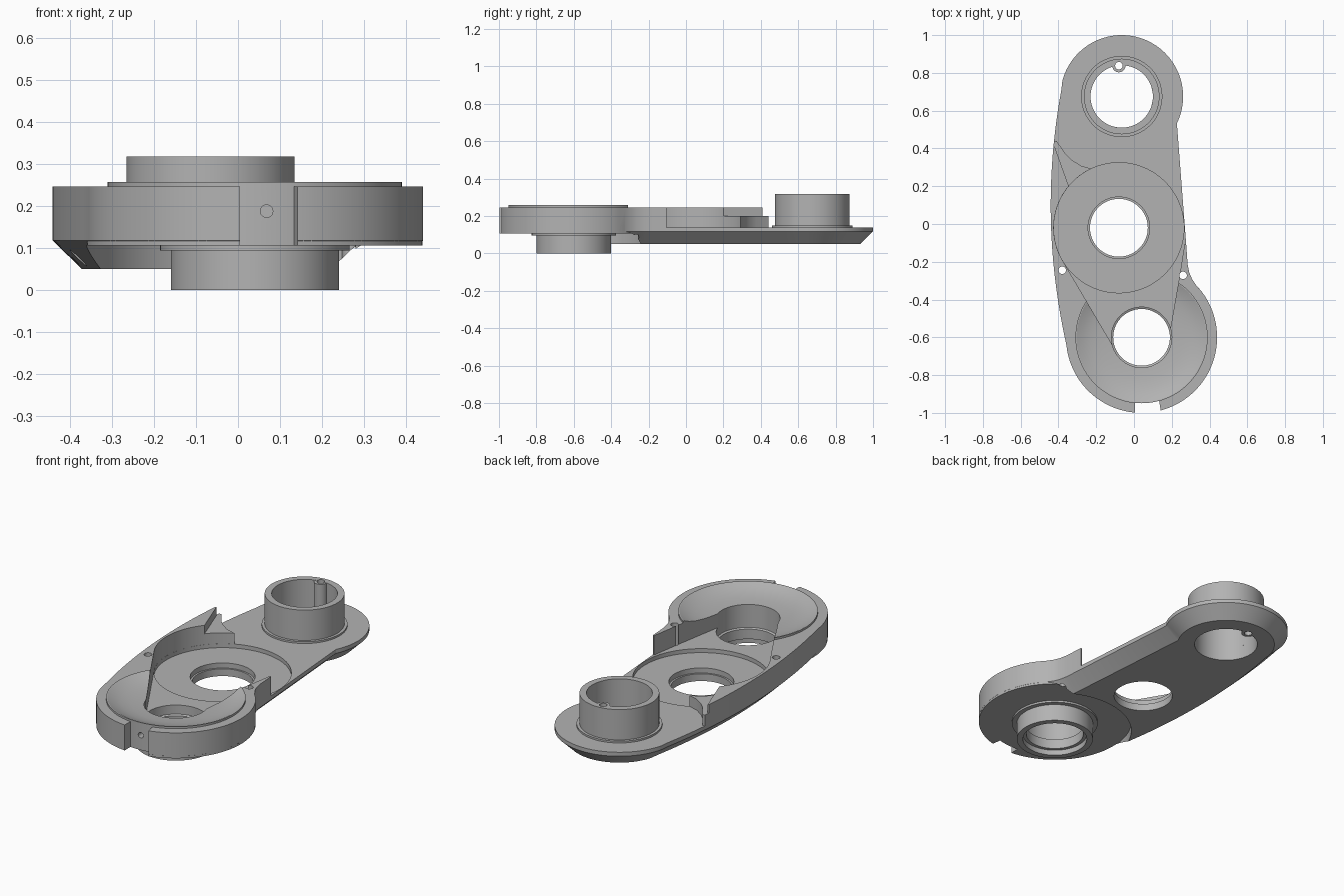
import bpy, bmesh, math
from mathutils import Vector

if "Cube" in bpy.data.objects:
    bpy.data.objects.remove(bpy.data.objects["Cube"])

grey = bpy.data.materials.new("plain grey")
grey.diffuse_color = (0.45, 0.45, 0.45, 1)
grey.use_nodes = True
grey.node_tree.nodes["Principled BSDF"].inputs["Base Color"].default_value = grey.diffuse_color

REAR, MID, FRONT = (-0.065, 0.675), (-0.08, -0.02), (0.04, -0.6)


def arc(c, r, a0, a1, n):
    """Points on a circle from angle a0 to a1 in degrees."""
    return [(c[0] + r * math.cos(math.radians(a0 + (a1 - a0) * i / n)),
             c[1] + r * math.sin(math.radians(a0 + (a1 - a0) * i / n))) for i in range(n + 1)]


def finish(name, bm):
    bmesh.ops.recalc_face_normals(bm, faces=bm.faces)
    me = bpy.data.meshes.new(name)
    bm.to_mesh(me)
    bm.free()
    me.materials.append(grey)
    ob = bpy.data.objects.new(name, me)
    bpy.context.collection.objects.link(ob)
    return ob


def stack(name, layers):
    """Solid through a list of (outline, z) layers with equal point counts."""
    bm = bmesh.new()
    rings = [[bm.verts.new((x, y, z)) for x, y in pts] for pts, z in layers]
    n = len(rings[0])
    for a, b in zip(rings, rings[1:]):
        for i in range(n):
            bm.faces.new((a[i], a[(i + 1) % n], b[(i + 1) % n], b[i]))
    bm.faces.new(rings[0][::-1])
    bm.faces.new(rings[-1])
    return finish(name, bm)


def prism(name, pts, z0, z1):
    return stack(name, [(pts, z0), (pts, z1)])


def disc(name, c, r, z0, z1, n=96):
    return prism(name, arc(c, r, 0, 360, n)[:-1], z0, z1)


def lathe(name, c, profile, n=96):
    """Ring-shaped solid from a closed (radius, z) profile."""
    bm = bmesh.new()
    cols = []
    for i in range(n):
        a = 2 * math.pi * i / n
        cols.append([bm.verts.new((c[0] + r * math.cos(a), c[1] + r * math.sin(a), z))
                     for r, z in profile])
    m = len(profile)
    for i in range(n):
        p, q = cols[i], cols[(i + 1) % n]
        for j in range(m):
            bm.faces.new((p[j], q[j], q[(j + 1) % m], p[(j + 1) % m]))
    return finish(name, bm)


def boolean(ob, tool, op="DIFFERENCE"):
    mod = ob.modifiers.new("bool", "BOOLEAN")
    mod.operation, mod.solver, mod.object = op, "EXACT", tool
    deps = bpy.context.evaluated_depsgraph_get()
    me = bpy.data.meshes.new_from_object(ob.evaluated_get(deps))
    ob.modifiers.clear()
    ob.data = me
    bpy.data.objects.remove(tool)


def inset(pts, d):
    """Move a counter-clockwise outline inward by d."""
    out, n = [], len(pts)
    for i in range(n):
        a, b, c = (Vector(pts[(i + k) % n]) for k in (-1, 0, 1))
        u, v = (b - a).normalized(), (c - b).normalized()
        n1, n2 = Vector((-u.y, u.x)), Vector((-v.y, v.x))
        m = (n1 + n2).normalized()
        p = b + m * d / max(0.5, m.dot(n1))
        out.append((p.x, p.y))
    return out


# Outline of the whole arm: rear round, bowed left side, front round, right fillet
outline = arc(REAR, 0.325, -26, 165, 56)
ys = [0.76 - 1.4 * i / 28 for i in range(1, 28)]
outline += [(-0.441 + 0.152 * (y - 0.1) ** 2, y) for y in ys]
outline += arc(FRONT, 0.4, 186, 397, 64)
outline += [(0.33, -0.325), (0.308, -0.293), (0.293, -0.258), (0.284, -0.215), (0.278, -0.13)]

# Arm body with chamfered underside
body = stack("arm_body", [(inset(outline, 0.07), 0.05), (outline, 0.118), (outline, 0.247)])
boolean(body, disc("front_relief", FRONT, 0.402, -0.1, 0.106))
boolean(body, disc("front_round", FRONT, 0.3995, 0.106, 0.15, 128), "UNION")
boolean(body, disc("dish_rim", FRONT, 0.35, 0.2, 0.258), "UNION")

# Pocket open to the rear, with a channel into the front bore
pocket = [(0.19, -0.57), (0.242, -0.27), (0.268, -0.105), (0.6, -0.105), (0.6, 1.2),
          (-0.7, 1.2), (-0.7, 0.445), (-0.41, 0.44), (-0.365, 0.375), (-0.33, 0.34),
          (-0.28, 0.308)]
pocket += arc(MID, 0.345, 115, 212, 36) + [(-0.115, -0.64)]
boolean(body, prism("pocket", pocket, 0.14, 0.5))
boolean(body, prism("wall_step", [(-0.7, 0.41), (-0.42, 0.41), (-0.345, 0.2), (-0.1, 0.2),
                                  (-0.1, 0.6), (-0.7, 0.6)], 0.2, 0.5))
boolean(body, disc("round_recess", MID, 0.3445, 0.118, 0.5))

# Front dish and bore
dish = [(0.16, 0.0), (0.16, 0.217), (0.22, 0.221), (0.27, 0.23), (0.31, 0.242),
        (0.345, 0.2585), (0.345, 0.4)]
boolean(body, stack("dish", [(arc(FRONT, r, 0, 360, 96)[:-1], z) for r, z in dish]))

# Other bores and pin holes
for c, r, z in ((MID, 0.163, 0.09), (MID, 0.153, -0.1), (REAR, 0.165, -0.1),
                ((-0.08, 0.838), 0.02, -0.1), ((-0.38, -0.245), 0.02, -0.1),
                ((0.26, -0.272), 0.02, -0.1)):
    boolean(body, disc("bore", c, r, z, 0.5, 64 if r > 0.1 else 20))

# Front notch with a small cross hole
notch = arc(FRONT, 0.349, 264.2, 285.5, 12) + [(0.16, -1.1), (0.005, -1.1)]
boolean(body, prism("notch", notch, 0.0, 0.5))
cross = stack("cross_hole", [(arc((0, 0), 0.015, 0, 360, 20)[:-1], z) for z in (0, 0.25)])
cross.rotation_euler = (math.pi / 2, 0, 0)
cross.location = (0.068, -0.86, 0.188)
bpy.context.view_layer.update()
boolean(body, cross)

# Rear boss: tube with foot collar and a pin lug inside
rear = lathe("rear_boss", REAR, [(0.165, 0.125), (0.215, 0.125), (0.215, 0.15), (0.2, 0.15),
                                 (0.2, 0.318), (0.165, 0.318)])
boolean(rear, disc("pin_lug", (-0.08, 0.838), 0.035, 0.051, 0.317, 32), "UNION")
boolean(rear, disc("pin_hole", (-0.08, 0.838), 0.02, -0.1, 0.5, 20))

# Front boss: stepped tube hanging below
front = lathe("front_boss", FRONT, [(0.168, 0), (0.2, 0), (0.2, 0.095), (0.225, 0.095),
                                    (0.225, 0.108), (0.16, 0.108), (0.16, 0.09),
                                    (0.15, 0.085), (0.15, 0.03), (0.168, 0.03)])

for ob in (body, rear, front):
    bpy.ops.object.select_all(action="DESELECT")
    ob.select_set(True)
    bpy.context.view_layer.objects.active = ob
    bpy.ops.object.shade_smooth_by_angle(angle=math.radians(25))
